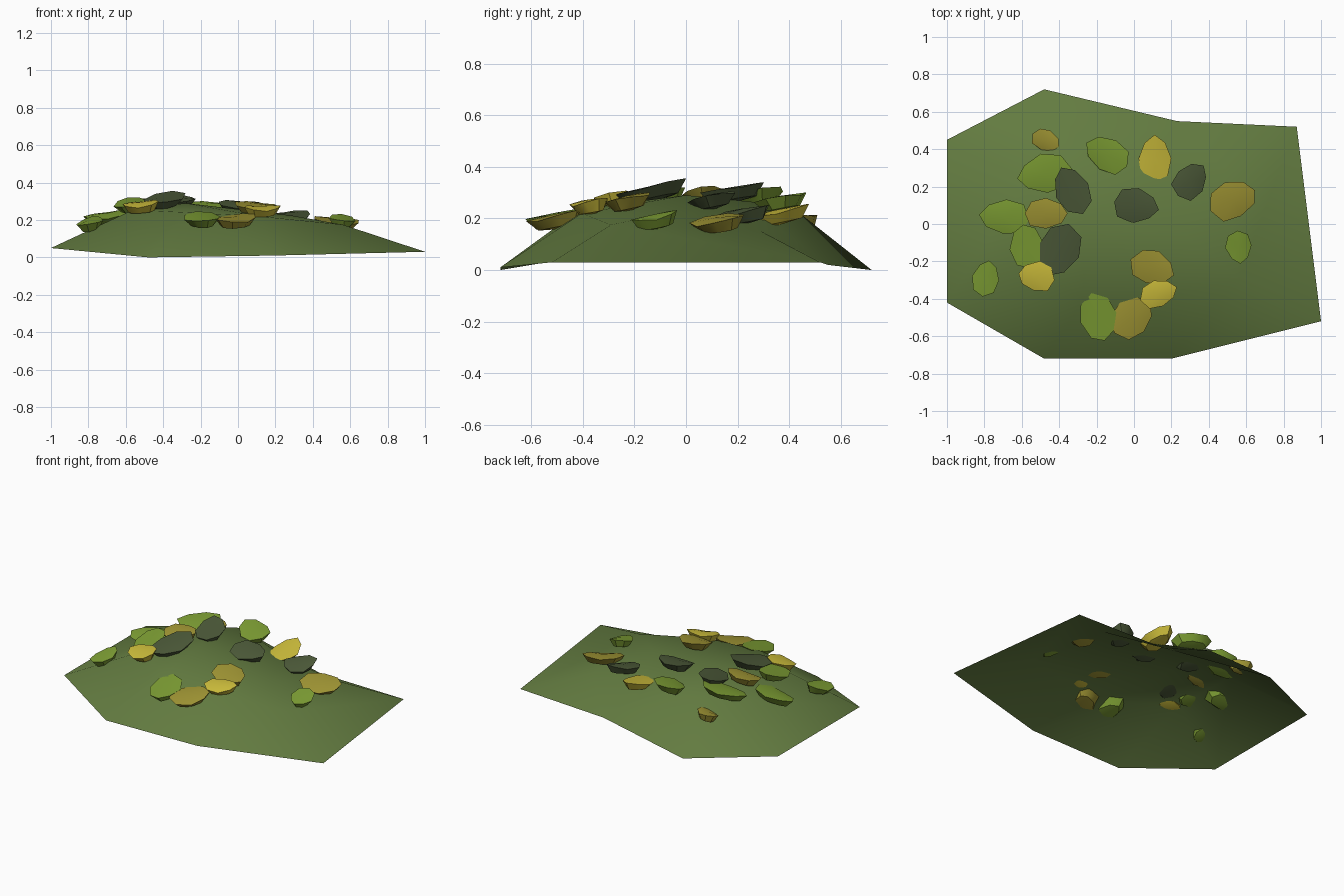
import bpy, math, random
from mathutils import Vector
from mathutils.bvhtree import BVHTree
from mathutils.geometry import delaunay_2d_cdt

if "Cube" in bpy.data.objects:
    bpy.data.objects.remove(bpy.data.objects["Cube"])

random.seed(4)


def material(name, rgb):
    m = bpy.data.materials.new(name)
    m.diffuse_color = (*rgb, 1)
    m.use_nodes = True
    m.node_tree.nodes["Principled BSDF"].inputs["Base Color"].default_value = m.diffuse_color
    return m


def add_object(name, verts, faces, mat, angle):
    me = bpy.data.meshes.new(name)
    me.from_pydata(verts, [], faces)
    me.materials.append(mat)
    me.shade_smooth()
    me.set_sharp_from_angle(angle=math.radians(angle))
    ob = bpy.data.objects.new(name, me)
    bpy.context.collection.objects.link(ob)


# Mound: open sheet from an outline, a shrunken shoulder ring and two summits
outline = [(-1, -.42, .05), (-.48, -.72, 0), (.2, -.72, .01), (1, -.52, .03),
           (.87, .52, .03), (.23, .55, .02), (-.48, .72, 0), (-1, .45, .05)]
heights = (.255, .24, .22, .175, .15, .2, .25, .24)
shoulder = [(x * .56, y * .56, h) for (x, y, _), h in zip(outline, heights)]
pts = outline + shoulder + [(-.28, 0, .29), (.28, -.06, .225)]
loops = [(s + i, s + (i + 1) % 8) for s in (0, 8) for i in range(8)]
flat, _, tris, orig, _, _ = delaunay_2d_cdt([Vector(p[:2]) for p in pts], loops, [], 1, 1e-5)
verts = [Vector((v.x, v.y, pts[orig[i][0]][2])) for i, v in enumerate(flat)]
add_object("mound", verts, tris, material("moss green", (.125, .20, .052)), 180)
ground = BVHTree.FromPolygons(verts, tris)


def leaf(name, mat, x, y, length, turn):
    """Thick boat-shaped leaf resting on the mound: rim, domed top, narrower keel."""
    z = ground.ray_cast(Vector((x, y, 1)), Vector((0, 0, -1)))[0].z + .04
    gx, gy = -.22 * x, .2          # leaves tip outward in x and lift to the back
    width = length * random.uniform(.68, .8)
    c, s = math.cos(math.radians(turn)), math.sin(math.radians(turn))

    def place(u, v, h):
        dx, dy = u * length * c - v * width * s, u * length * s + v * width * c
        return (x + dx - gx * h, y + dy - gy * h, z + dx * gx + dy * gy + h)

    rim = []
    for i in range(8):             # egg outline with the narrow tip at +u
        a = i * math.tau / 8
        r = random.uniform(.95, 1.06)
        rim.append((r * math.cos(a), r * math.sin(a) * (1 - .15 * math.cos(a))))
    vs = [place(u, v, .012 * abs(u)) for u, v in rim]
    vs += [place(u * .72, v * .62, -.035) for u, v in rim]
    vs += [place(0, 0, .014), place(0, 0, -.045)]
    fs = []
    for i in range(8):
        j = (i + 1) % 8
        fs += [(i, j, 16), (8 + i, 8 + j, j, i), (8 + j, 8 + i, 17)]
    add_object(name, vs, fs, mat, 35)


# Leaves by colour: x, y, half length, turn
groups = {
    "olive": ((.36, .31, .035), [
        (-.47, .45, .08, -25), (-.47, .06, .115, 0), (.53, .13, .13, 25),
        (.1, -.23, .12, -20), (-.01, -.5, .125, 40)]),
    "yellow": ((.62, .52, .045), [
        (.11, .35, .125, 90), (-.52, -.28, .1, 170), (.13, -.37, .1, 20)]),
    "green": ((.21, .35, .035), [
        (-.48, .27, .145, 190), (-.69, .04, .13, 175), (-.57, -.12, .125, 100),
        (-.79, -.29, .1, 80), (-.19, -.5, .13, -75), (-.14, .37, .125, 150),
        (.56, -.12, .09, -85)]),
    "dark": ((.075, .105, .042), [
        (-.33, .18, .13, 115), (-.4, -.14, .145, -110), (.01, .1, .12, -10),
        (.3, .23, .105, 50)]),
}
for colour, (rgb, rows) in groups.items():
    mat = material(colour + " leaf", rgb)
    for row in rows:
        leaf(colour + "_leaf", mat, *row)
